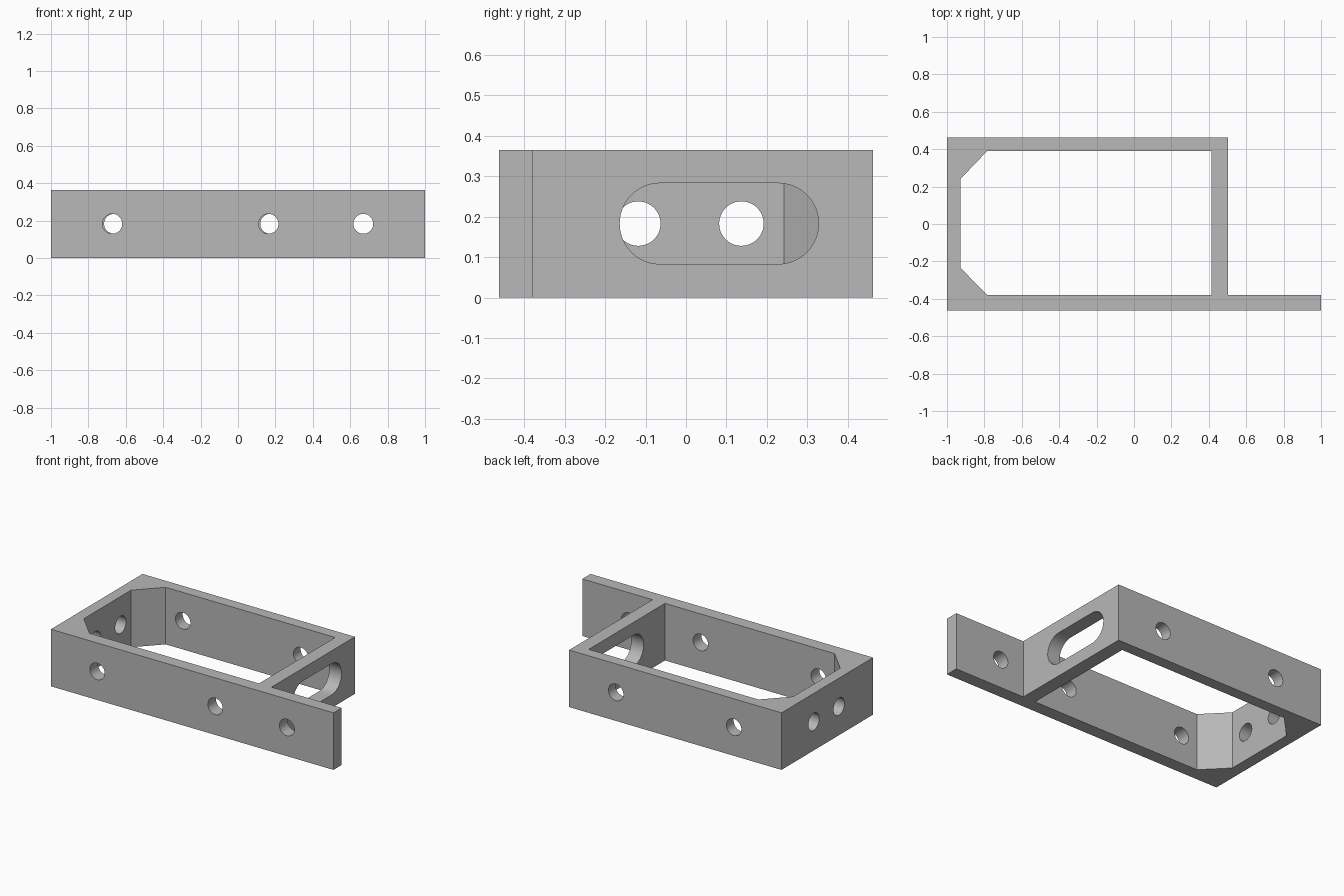
import bpy, bmesh
from math import pi, sin, cos, radians
from mathutils import Vector

cube = bpy.data.objects.get("Cube")
if cube:
    bpy.data.objects.remove(cube, do_unlink=True)

HEIGHT, MID = 0.365, 0.183
HOLE_R = 0.053

grey = bpy.data.materials.new("grey metal")
grey.use_nodes = True
colour = (0.48, 0.48, 0.48, 1)
grey.diffuse_color = colour
grey.node_tree.nodes["Principled BSDF"].inputs["Base Color"].default_value = colour


def prism(name, points, axis, start, end):
    """Extrude a flat outline along an axis; points use the other two axes."""
    def place(p):
        a, b = p
        return {"x": (start, a, b), "y": (a, start, b), "z": (a, b, start)}[axis]
    bm = bmesh.new()
    face = bm.faces.new([bm.verts.new(place(p)) for p in points])
    top = bmesh.ops.extrude_face_region(bm, geom=[face])["geom"]
    shift = Vector([end - start if axis == a else 0 for a in "xyz"])
    bmesh.ops.translate(bm, vec=shift,
                        verts=[g for g in top if isinstance(g, bmesh.types.BMVert)])
    bmesh.ops.recalc_face_normals(bm, faces=bm.faces)
    mesh = bpy.data.meshes.new(name)
    bm.to_mesh(mesh)
    bm.free()
    mesh.materials.append(grey)
    obj = bpy.data.objects.new(name, mesh)
    bpy.context.collection.objects.link(obj)
    return obj


def slot(a0, a1, r, steps=24):
    """Rounded slot outline between two centres; equal centres give a circle."""
    right = [(a1 + r * cos(t), MID + r * sin(t))
             for t in (-pi / 2 + pi * i / steps for i in range(steps + 1))]
    left = [(a0 - (a - a1), 2 * MID - b) for a, b in right]
    if a0 == a1:
        return right[:-1] + left[:-1]
    return right + left


def cut(target, cutter):
    mod = target.modifiers.new("cut", "BOOLEAN")
    mod.operation, mod.solver, mod.object = "DIFFERENCE", "EXACT", cutter
    bpy.context.view_layer.objects.active = target
    bpy.ops.object.modifier_apply(modifier=mod.name)
    bpy.data.objects.remove(cutter, do_unlink=True)


# Frame with the long front flange
frame = prism("bracket_frame",
              [(-1, -0.463), (1, -0.463), (1, -0.38), (0.503, -0.38),
               (0.503, 0.463), (-1, 0.463)], "z", 0, HEIGHT)

# Open middle with two corner gussets
cut(frame, prism("opening_cutter",
                 [(-0.927, -0.235), (-0.785, -0.38), (0.415, -0.38),
                  (0.415, 0.39), (-0.785, 0.39), (-0.927, 0.242)],
                 "z", -0.1, HEIGHT + 0.1))

# Screw holes in the front and back walls
for x in (-0.672, 0.163, 0.67):
    cut(frame, prism("front_hole_cutter", slot(x, x, HOLE_R), "y", -0.6, -0.3))
for x in (-0.663, 0.172):
    cut(frame, prism("back_hole_cutter", slot(x, x, HOLE_R), "y", 0.3, 0.6))

# Screw holes in the end wall
for y in (-0.118, 0.137):
    cut(frame, prism("end_hole_cutter", slot(y, y, 0.055), "x", -1.2, -0.8))

# Rounded slot in the wall beside the flange
cut(frame, prism("slot_cutter", slot(-0.064, 0.228, 0.1), "x", 0.3, 0.6))

bpy.ops.object.select_all(action="DESELECT")
frame.select_set(True)
bpy.context.view_layer.objects.active = frame
bpy.ops.object.shade_smooth_by_angle(angle=radians(30))
